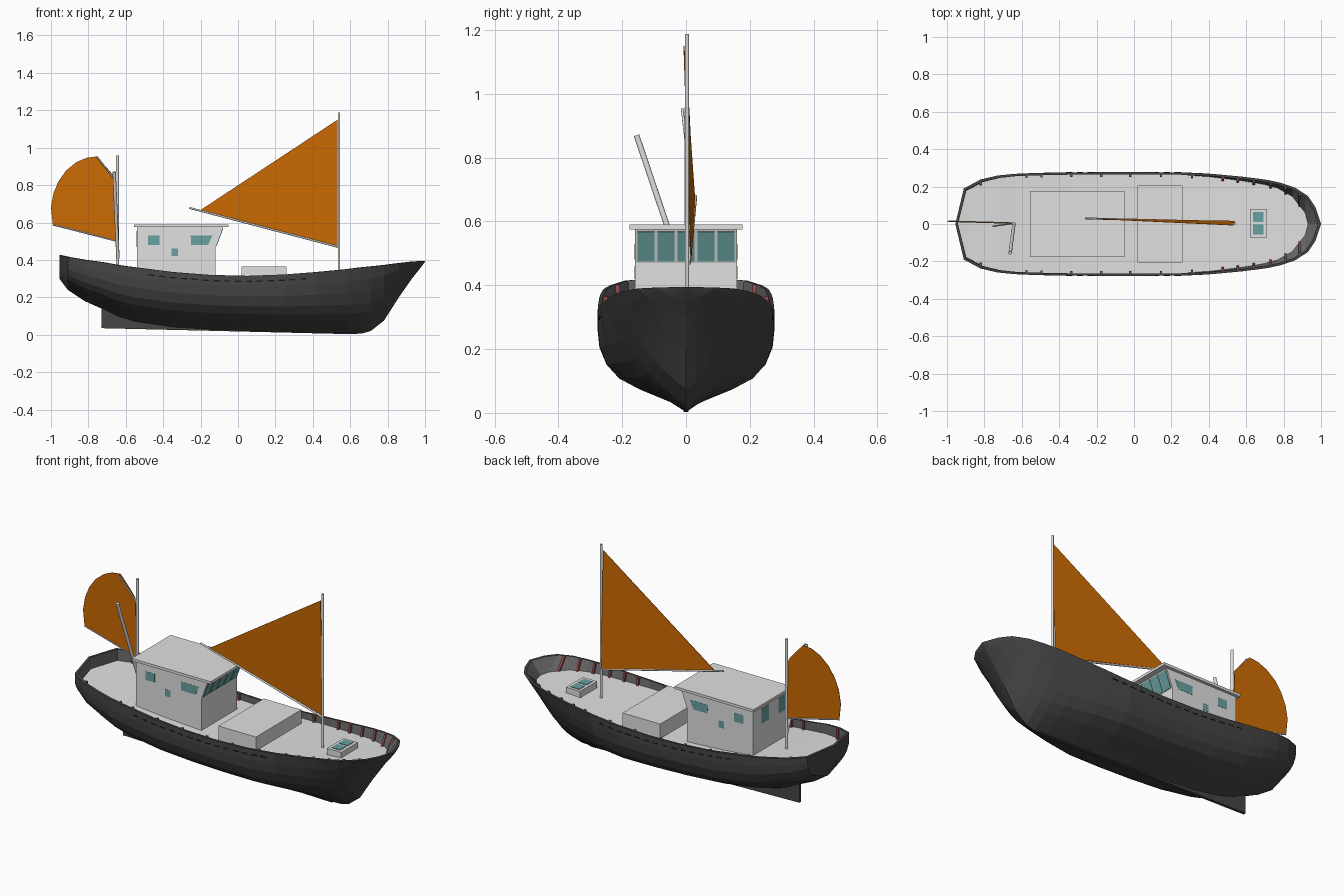
import bpy, bmesh, math
from mathutils import Vector

if "Cube" in bpy.data.objects:
    bpy.data.objects.remove(bpy.data.objects["Cube"])


def material(name, r, g, b):
    m = bpy.data.materials.new(name)
    m.diffuse_color = (r, g, b, 1)
    m.use_nodes = True
    m.node_tree.nodes["Principled BSDF"].inputs["Base Color"].default_value = m.diffuse_color
    return m


HULL = material("hull_charcoal", 0.06, 0.06, 0.06)
INNER = material("bulwark_grey", 0.14, 0.14, 0.14)
LIGHT = material("light_grey", 0.75, 0.75, 0.75)
SAIL = material("sail_orange", 0.6, 0.145, 0.001)
GLASS = material("window_teal", 0.14, 0.35, 0.35)
RED = material("stanchion_red", 0.3, 0.07, 0.07)
BLACK = material("scupper_black", 0.01, 0.01, 0.01)


def finish(name, bm, *mats):
    bmesh.ops.recalc_face_normals(bm, faces=bm.faces)
    me = bpy.data.meshes.new(name)
    bm.to_mesh(me)
    bm.free()
    for m in mats:
        me.materials.append(m)
    ob = bpy.data.objects.new(name, me)
    bpy.context.collection.objects.link(ob)
    return ob


def prism(name, pts, vec, mat, smooth=False):
    """Polygon of 3D points extruded along a vector."""
    bm = bmesh.new()
    a = [bm.verts.new(p) for p in pts]
    b = [bm.verts.new(Vector(p) + Vector(vec)) for p in pts]
    caps = [bm.faces.new(a), bm.faces.new(b[::-1])]
    for i in range(len(a)):
        j = (i + 1) % len(a)
        bm.faces.new((a[i], b[i], b[j], a[j])).smooth = smooth
    if smooth:
        for f in caps:
            for e in f.edges:
                e.smooth = False
    return finish(name, bm, mat)


def side_prism(name, xz, y0, y1, mat):
    return prism(name, [(x, y0, z) for x, z in xz], (0, y1 - y0, 0), mat)


def box(name, x0, x1, y0, y1, z0, z1, mat):
    return side_prism(name, [(x0, z0), (x1, z0), (x1, z1), (x0, z1)], y0, y1, mat)


def rod(name, p, q, r, mat=LIGHT):
    p, q = Vector(p), Vector(q)
    d = (q - p).normalized()
    u = d.orthogonal().normalized()
    v = d.cross(u)
    ring = [p + r * (math.cos(a) * u + math.sin(a) * v)
            for a in (i * math.pi / 8 for i in range(16))]
    return prism(name, ring, q - p, mat, smooth=True)


# Hull stations: x, keel height, rim height, half beam
ROWS = [(-.955, .30, .425, 0), (-.91, .24, .415, .19), (-.82, .18, .40, .238),
        (-.73, .14, .388, .259), (-.64, .095, .372, .268), (-.55, .068, .36, .272),
        (-.35, .038, .335, .276), (-.15, .026, .32, .277), (.05, .018, .315, .277),
        (.25, .012, .322, .276), (.42, .008, .335, .268), (.58, .003, .35, .253),
        (.66, .006, .36, .243), (.71, .02, .365, .236), (.78, .075, .372, .222),
        (.86, .20, .382, .195), (.93, .30, .39, .15), (.97, .35, .393, .09),
        (1.0, .39, .395, 0)]
FULL = [(0, 0), (.2, .08), (.53, .2), (.76, .31), (.9, .45), (.98, .63), (1, .81), (1, 1)]
VEE = [(0, 0), (.14, .08), (.31, .2), (.45, .31), (.6, .45), (.76, .63), (.9, .81), (1, 1)]
SX, SY = .985, .955          # inner bulwark scale


def lerp(a, b, t):
    return [p + t * (q - p) for p, q in zip(a, b)]


def section(x):
    f = min(1, max(0, (x - .3) / .5))
    return [lerp(a, b, f) for a, b in zip(FULL, VEE)]


def inner(x, k, s, w):
    """Inner bulwark: rim point and deck point for a station."""
    z = s - .035 - .035 * x * x
    t = max(0, (z - k) / (s - k))
    y = 0
    for a, b in zip(section(x), section(x)[1:]):
        if a[1] <= t <= b[1]:
            y = lerp(a, b, (t - a[1]) / (b[1] - a[1]))[0] * w
    return (x * SX, w * SY, s), (min(x * SX, .93), y * SY, z)


def station(x):
    for a, b in zip(ROWS, ROWS[1:]):
        if a[0] <= x <= b[0]:
            return lerp(a, b, (x - a[0]) / (b[0] - a[0]))


# Hull, bulwark and deck as one lofted shell
bm = bmesh.new()
loops = []
for x, k, s, w in ROWS:
    half = [(x, w * y, k + (s - k) * t) for y, t in section(x)]
    half += inner(x, k, s, w)
    ring = [(p[0], -p[1], p[2]) for p in half[:0:-1]] + half
    loops.append([bm.verts.new(p) for p in ring])
n = len(loops[0])
for a, b in zip(loops, loops[1:]):
    for j in range(n):
        i = (j + 1) % n
        face = bm.faces.new((a[j], b[j], b[i], a[i]))
        face.material_index = 2 if j == n - 1 else 1 if j in (0, n - 2) else 0
bmesh.ops.remove_doubles(bm, verts=bm.verts, dist=.0004)
bmesh.ops.dissolve_degenerate(bm, edges=bm.edges, dist=.0001)
finish("hull", bm, HULL, INNER, LIGHT)

# Keel and skeg
side_prism("keel", [(-.73, .035), (.6, .003), (.66, .02), (.3, .05), (-.3, .08), (-.73, .18)],
           -.008, .008, HULL)

# Stanchions inside the bulwark and scuppers outside, both sides
for sgn in (-1, 1):
    for x in (-.82, -.575, -.495, -.335, -.175, -.02, .145, .31, .475, .555, .64, .73, .81, .885):
        top, low = inner(*station(x / SX))
        pts = [(p[0] + d, sgn * p[1], p[2])
               for p, d in ((low, -.006), (low, .006), (top, .006), (top, -.006))]
        prism("stanchion", pts, (0, -sgn * .013, 0), RED)
    for i in range(15):
        x0 = -.48 + i * .058
        pts = []
        for x, dz in ((x0, -.034), (x0 + .034, -.034), (x0 + .034, -.027), (x0, -.027)):
            _, _, s, w = station(x)
            pts.append((x, sgn * (w - .002), s + dz))
        prism("scupper", pts, (0, sgn * .003, 0), BLACK)

# Wheelhouse and roof
side_prism("wheelhouse", [(-.54, .27), (-.12, .27), (-.12, .47), (-.08, .577), (-.54, .577)],
           -.16, .16, LIGHT)
box("wheelhouse_roof", -.555, -.05, -.177, .177, .575, .59, LIGHT)

# Side windows
SIDE = [[(-.48, .48), (-.42, .48), (-.42, .53), (-.48, .53)],
        [(-.25, .48), (-.16, .48), (-.137, .53), (-.253, .53)],
        [(-.355, .42), (-.32, .42), (-.32, .46), (-.355, .46)]]
for sgn in (-1, 1):
    for xz in SIDE:
        side_prism("side_window", xz, sgn * .158, sgn * .161, GLASS)

# Slanted front windows and aft windows
for i in range(-2, 3):
    y = i * .0625
    prism("front_window", [(-.118, y - .027, .476), (-.118, y + .027, .476),
                           (-.083, y + .027, .569), (-.083, y - .027, .569)],
          (.004, 0, -.0013), GLASS)
for y in (.05, -.105):
    box("aft_window", -.542, -.538, y - .033, y + .033, .47, .555, GLASS)

# Cargo hatch and forward skylight
box("cargo_hatch", .02, .26, -.207, .207, .265, .365, LIGHT)
box("skylight", .62, .71, -.073, .08, .29, .345, LIGHT)
for y in (-.055, .012):
    box("skylight_glass", .636, .692, y, y + .053, .343, .348, GLASS)

# Main mast, boom and slightly twisted triangular sail
rod("main_mast", (.54, .003, .3), (.54, .003, 1.187), .0065)
rod("main_boom", (.54, .01, .468), (-.26, .03, .678), .005)
prism("main_sail", [(.533, .014, .475), (.533, -.008, 1.15), (-.2, .026, .667)],
      (0, .003, 0), SAIL)

# Mizzen mast, spars, derrick and curved sail
rod("mizzen_mast", (-.645, .003, .31), (-.645, .003, .957), .008)
rod("mizzen_boom", (-.645, .005, .5), (-.99, .015, .588), .004)
rod("mizzen_gaff", (-.65, .003, .82), (-.755, -.012, .953), .004)
rod("derrick", (-.642, .0, .41), (-.662, -.155, .87), .009)
outline = [(-.65, .5), (-.658, .84), (-.685, .875), (-.755, .953), (-.81, .946),
           (-.865, .922), (-.92, .877), (-.96, .82), (-.987, .755), (-1.0, .68), (-.99, .588)]
prism("mizzen_sail", [(x, .003 - .03 * (x + .65), z) for x, z in outline],
      (0, .003, 0), SAIL)
